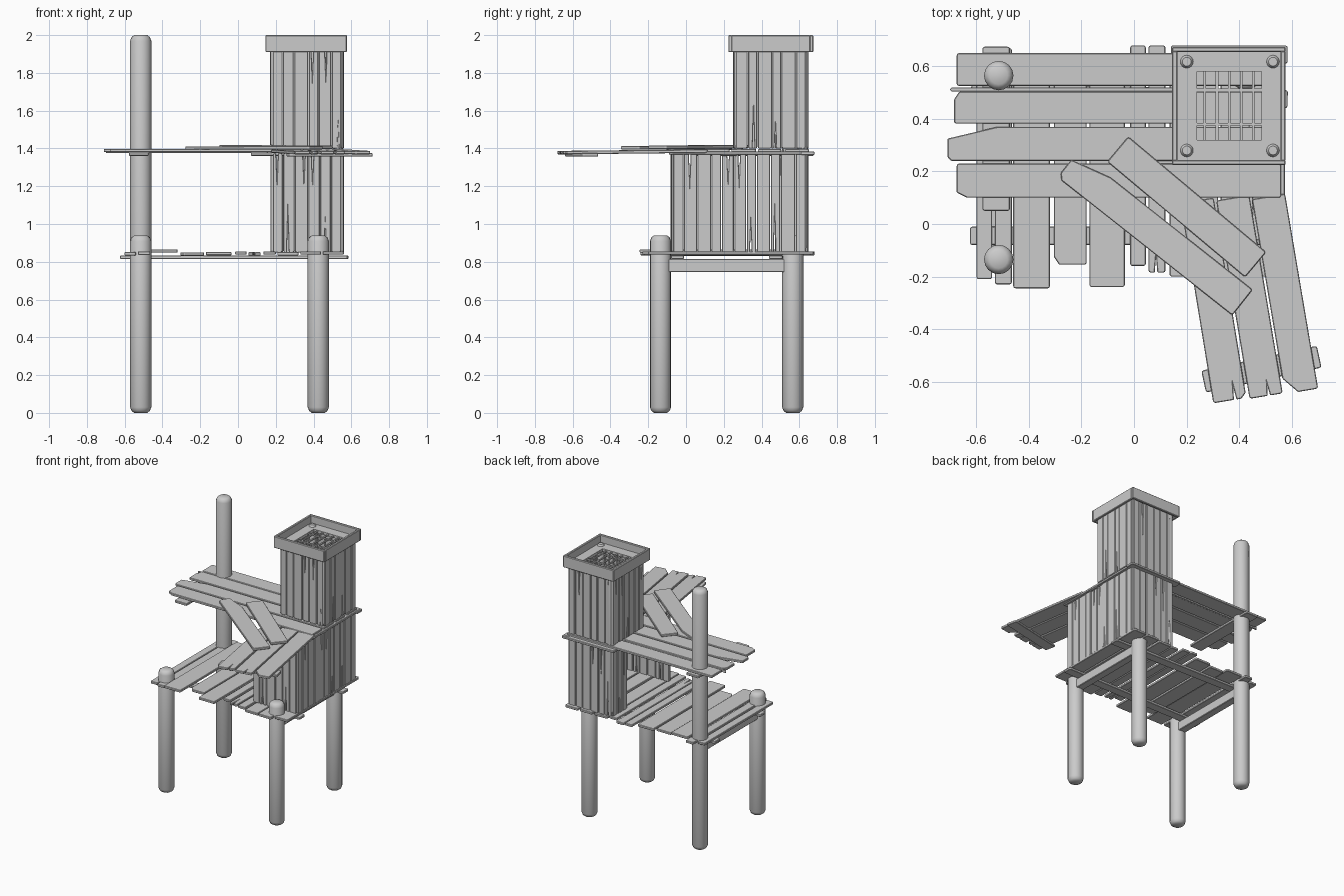
import bpy, bmesh, math, random
from mathutils import Vector, Matrix

if "Cube" in bpy.data.objects:
    bpy.data.objects.remove(bpy.data.objects["Cube"])

random.seed(4)


def finish(name, bm, bevel=0.0):
    bmesh.ops.recalc_face_normals(bm, faces=bm.faces)
    me = bpy.data.meshes.new(name)
    bm.to_mesh(me)
    bm.free()
    ob = bpy.data.objects.new(name, me)
    bpy.context.collection.objects.link(ob)
    if bevel:
        m = ob.modifiers.new("soft_edges", 'BEVEL')
        m.width, m.segments, m.limit_method = bevel, 1, 'ANGLE'
    return ob


def plank(name, p0, p1, width, thick=0.018, normal=(0, 0, 1), cuts=(), crack=0.0):
    """Board from p0 to p1. cuts: (corner, along, across) bites; corners 0,1 at p0, 2,3 at p1."""
    p0, p1 = Vector(p0), Vector(p1)
    ax = p1 - p0
    length = ax.length
    ax.normalize()
    side = Vector(normal).cross(ax).normalized()
    up = ax.cross(side)
    h = width / 2
    bite = {c: (a, b) for c, a, b in cuts}
    corners = [(0, h), (0, -h), (length, -h), (length, h)]
    pts = []
    for i, (x, y) in enumerate(corners):
        a, b = bite.get(i, (0.006, 0.006))
        along = (x + (a if i < 2 else -a), y)
        across = (x, y - math.copysign(b, y))
        pts += [along, across] if i in (0, 2) else [across, along]
        if i == 2 and crack:      # narrow split running in from the far end
            c = random.uniform(-0.2, 0.2) * width
            pts += [(length, c - 0.005), (length - crack, c), (length, c + 0.005)]
    bm = bmesh.new()
    vs = [bm.verts.new(p0 + ax * x + side * y - up * thick / 2) for x, y in pts]
    f = bm.faces.new(vs)
    ext = bmesh.ops.extrude_face_region(bm, geom=[f])
    bmesh.ops.translate(bm, vec=up * thick,
                        verts=[g for g in ext['geom'] if isinstance(g, bmesh.types.BMVert)])
    return finish(name, bm, 0.003)


def box(name, lo, hi, bevel=0.004):
    bm = bmesh.new()
    lo, hi = Vector(lo), Vector(hi)
    bmesh.ops.create_cube(bm, size=1, matrix=Matrix.Translation((lo + hi) / 2)
                          @ Matrix.Diagonal((*(hi - lo), 1)))
    return finish(name, bm, bevel)


def post(name, x, y, z0, z1, r=0.056):
    """Round log with softened ends."""
    prof = [(r * 0.6, z0), (r * 0.86, z0 + 0.01), (r, z0 + 0.03),
            (r, z1 - 0.03), (r * 0.86, z1 - 0.01), (r * 0.6, z1)]
    n = 16
    bm = bmesh.new()
    rings = [[bm.verts.new((x + q * math.cos(2 * math.pi * i / n),
                            y + q * math.sin(2 * math.pi * i / n), z)) for i in range(n)]
             for q, z in prof]
    for a, b in zip(rings, rings[1:]):
        for i in range(n):
            bm.faces.new((a[i], a[(i + 1) % n], b[(i + 1) % n], b[i]))
    bm.faces.new(rings[0])
    bm.faces.new(rings[-1])
    ob = finish(name, bm)
    bpy.context.view_layer.objects.active = ob
    ob.select_set(True)
    bpy.ops.object.shade_smooth_by_angle(angle=math.radians(40))
    ob.select_set(False)


def wall(name, a, b, z0, z1, count):
    """Row of upright boards from ground point a to b."""
    a, b = Vector(a), Vector(b)
    d = b - a
    normal = (d.y, -d.x, 0)
    cutsat = [0] + [(i + random.uniform(-0.15, 0.15)) / count for i in range(1, count)] + [1]
    for i in range(count):
        s, t = cutsat[i], cutsat[i + 1]
        m = a + d * (s + t) / 2
        off = Vector((d.y, -d.x)).normalized() * random.uniform(-0.003, 0.003)
        ends = [(m.x + off.x, m.y + off.y, z0), (m.x + off.x, m.y + off.y, z1)]
        if random.random() < 0.5:
            ends.reverse()
        plank(f"{name}_board_{i}", *ends, d.length * (t - s) - 0.004, 0.022, normal,
              crack=random.choice((0, 0, 0.12, 0.17)))


# log posts, the back left one running to full height
for tag, x, y, top in (("front_left", -0.515, -0.135, 0.94), ("front_right", 0.425, -0.135, 0.94),
                       ("back_left", -0.515, 0.565, 2.0), ("back_right", 0.425, 0.565, 0.94)):
    post(f"{tag}_post", x, y, 0, top)

# beams between the posts and flat bearers under the lower deck
for tag, x in (("left", -0.515), ("right", 0.425)):
    box(f"{tag}_beam", (x - 0.03, -0.1, 0.745), (x + 0.03, 0.53, 0.815))
plank("front_bearer", (-0.625, -0.045, 0.824), (0.58, -0.045, 0.824), 0.07)
plank("back_bearer", (-0.62, 0.5, 0.824), (0.585, 0.475, 0.824), 0.07)

# lower deck: x start, x end, front end, back end
deck = [(-0.6, -0.54, -0.21, 0.63), (-0.53, -0.465, -0.23, 0.67), (-0.46, -0.32, -0.245, 0.64),
        (-0.305, -0.18, -0.155, 0.62), (-0.17, -0.035, -0.24, 0.64), (-0.015, 0.045, -0.16, 0.68),
        (0.055, 0.12, -0.185, 0.68), (0.135, 0.2, -0.2, 0.65), (0.21, 0.32, -0.22, 0.66),
        (0.33, 0.44, -0.23, 0.67), (0.45, 0.56, -0.2, 0.675)]
for i, (x0, x1, y0, y1) in enumerate(deck):
    x = (x0 + x1) / 2
    z = 0.843 + (0.014 if i == 2 else random.uniform(-0.003, 0.005))
    plank(f"lower_deck_board_{i}", (x, y1, z), (x, y0, z), x1 - x0,
          crack=random.choice((0, 0, 0.06)), cuts=[(2, 0.03, 0.02)] if i == 3 else ())

# hut walls, left side mostly open
X0, X1, Y0, Y1 = 0.183, 0.547, -0.068, 0.636
wall("hut_front", (X0, Y0), (X1, Y0), 0.85, 1.375, 6)
wall("hut_right", (X1, Y0), (X1, Y1), 0.85, 1.375, 11)
wall("hut_back", (X1, Y1), (X0, Y1), 0.85, 1.375, 6)
wall("hut_left", (X0, Y1), (X0, 0.47), 0.85, 1.375, 3)

# tower walls with corner poles
YT = 0.262
wall("tower_front", (X0, YT), (X1, YT), 1.4, 1.925, 6)
wall("tower_right", (X1, YT), (X1, Y1), 1.4, 1.925, 6)
wall("tower_back", (X1, Y1), (X0, Y1), 1.4, 1.925, 6)
wall("tower_left", (X0, Y1), (X0, YT), 1.4, 1.925, 6)
for i, (x, y) in enumerate(((X0, YT), (X1, YT), (X0, Y1), (X1, Y1))):
    sx, sy = (1 if x == X0 else -1), (1 if y == YT else -1)
    post(f"tower_corner_pole_{i}", x + sx * 0.018, y + sy * 0.018, 0.86 if y == Y1 else 1.39, 1.955, 0.028)

# rim frame around the tower top
box("rim_front", (0.145, 0.224, 1.91), (0.577, 0.244, 2.0))
box("rim_back", (0.145, 0.654, 1.91), (0.577, 0.674, 2.0))
box("rim_left", (0.145, 0.24, 1.91), (0.165, 0.658, 2.0))
box("rim_right", (0.557, 0.24, 1.91), (0.577, 0.658, 2.0))

# tower cap with a square opening and grille
box("cap_front", (0.16, 0.24, 1.92), (0.562, 0.32, 1.942), 0)
box("cap_back", (0.16, 0.58, 1.92), (0.562, 0.66, 1.942), 0)
box("cap_left", (0.16, 0.32, 1.92), (0.24, 0.58, 1.942), 0)
box("cap_right", (0.485, 0.32, 1.92), (0.562, 0.58, 1.942), 0)
for i in range(5):
    x = 0.27 + i * 0.046
    box(f"grille_long_bar_{i}", (x - 0.005, 0.315, 1.926), (x + 0.005, 0.585, 1.936), 0)
for i, y in enumerate((0.38, 0.51)):
    box(f"grille_cross_bar_{i}", (0.235, y - 0.005, 1.93), (0.49, y + 0.005, 1.94), 0)

# upper deck boards: left end, centre y, width, bites
upper = [(-0.675, 0.588, 0.125, ()), (-0.685, 0.443, 0.122, [(0, 0.02, 0.03)]),
         (-0.71, 0.305, 0.13, [(0, 0.19, 0.045), (1, 0.015, 0.015)]),
         (-0.675, 0.165, 0.13, [(1, 0.04, 0.02)])]
for i, (x, y, w, c) in enumerate(upper):
    plank(f"upper_deck_board_{i}", (x, y, 1.389), (0.56, y, 1.389), w, cuts=c)
plank("upper_deck_sliver", (-0.7, 0.512, 1.386), (0.16, 0.512, 1.386), 0.014)

# bearers below the upper deck and trim round the hut
plank("upper_left_bearer", (-0.525, 0.05, 1.37), (-0.525, 0.675, 1.37), 0.105)
plank("upper_front_bearer", (0.07, 0.23, 1.37), (0.57, 0.23, 1.37), 0.08)
plank("hut_trim_right", (0.552, -0.09, 1.376), (0.552, 0.665, 1.376), 0.045)
plank("hut_trim_back", (0.14, 0.645, 1.374), (0.585, 0.645, 1.374), 0.07)

# skewed roof boards jutting out at the front
roof = [(0.24, 0.09, 0.365, -0.672, [(3, 0.02, 0.02)], 0.05),
        (0.376, 0.1, 0.503, -0.655, (), 0.04),
        (0.512, 0.105, 0.638, -0.637, [(2, 0.06, 0.05)], 0)]
for i, (xa, ya, xb, yb, c, k) in enumerate(roof):
    plank(f"front_roof_board_{i}", (xa, ya, 1.386), (xb, yb, 1.378), 0.128, cuts=c, crack=k)
plank("front_roof_bearer", (0.265, -0.6, 1.366), (0.705, -0.505, 1.366), 0.085)

# two loose boards lying diagonally across
plank("loose_board_long", (-0.253, 0.227, 1.402), (0.413, -0.299, 1.404), 0.125,
      cuts=[(0, 0.16, 0.04), (1, 0.02, 0.02)])
plank("loose_board_short", (-0.062, 0.285, 1.41), (0.463, -0.155, 1.406), 0.125)
